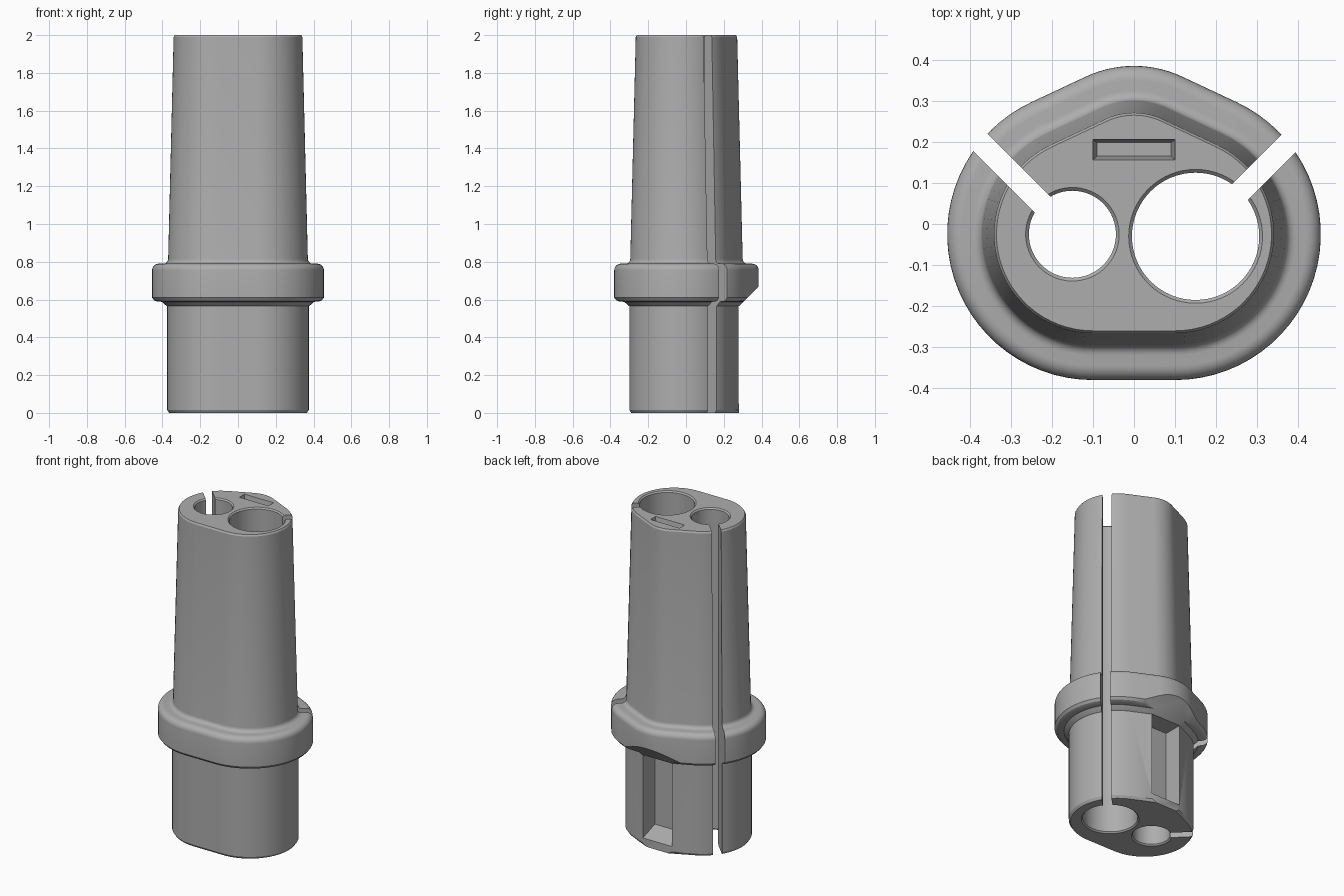
import bpy, bmesh, math
from math import cos, sin, pi, radians
from mathutils import Matrix

cube = bpy.data.objects.get("Cube")
if cube:
    bpy.data.objects.remove(cube, do_unlink=True)

grey = bpy.data.materials.new("plain grey")
grey.use_nodes = True
COLOUR = (0.42, 0.42, 0.42, 1)
grey.diffuse_color = COLOUR
grey.node_tree.nodes["Principled BSDF"].inputs["Base Color"].default_value = COLOUR


def outline(r):
    """Rounded outline: two wide front corners and a blunt back point."""
    def arc(cx, cy, radius, a0, a1, n):
        return [(cx + radius * cos(radians(a0 + (a1 - a0) * i / n)),
                 cy + radius * sin(radians(a0 + (a1 - a0) * i / n)))
                for i in range(n + 1)]
    return (arc(0.1, -0.025, r, -90, 65, 30)
            + arc(0, 0.108, r - 0.078, 65, 115, 14)
            + arc(-0.1, -0.025, r, 115, 270, 30))


def loft(name, rings):
    """Skin a closed solid over rings of 3D points."""
    bm = bmesh.new()
    loops = [[bm.verts.new(p) for p in ring] for ring in rings]
    n = len(loops[0])
    for a, b in zip(loops, loops[1:]):
        for i in range(n):
            bm.faces.new((a[i], a[(i + 1) % n], b[(i + 1) % n], b[i]))
    bm.faces.new(loops[0][::-1])
    bm.faces.new(loops[-1])
    bmesh.ops.recalc_face_normals(bm, faces=bm.faces)
    mesh = bpy.data.meshes.new(name)
    bm.to_mesh(mesh)
    bm.free()
    mesh.materials.append(grey)
    ob = bpy.data.objects.new(name, mesh)
    bpy.context.collection.objects.link(ob)
    return ob


def rect(x0, x1, y0, y1, z):
    return [(x0, y0, z), (x1, y0, z), (x1, y1, z), (x0, y1, z)]


def bore(name, x, y, r):
    """Through hole with a small chamfer at both ends."""
    c = 0.008
    profile = [(-0.1, r + c), (0, r + c), (c, r), (2 - c, r), (2, r + c), (2.1, r + c)]
    return loft(name, [[(x + q * cos(2 * pi * i / 64), y + q * sin(2 * pi * i / 64), z)
                        for i in range(64)] for z, q in profile])


def slot(name, x, y, angle):
    """Full-height slit running outward from a hole centre."""
    ob = loft(name, [rect(0, 0.7, -0.027, 0.027, z) for z in (-0.1, 2.1)])
    ob.data.transform(Matrix.Translation((x, y, 0)) @ Matrix.Rotation(radians(angle), 4, "Z"))
    return ob


# Body: plug, flared neck, rounded collar and tapered sleeve
profile = [(0, 0.265), (0.015, 0.275), (0.565, 0.275), (0.572, 0.285), (0.588, 0.302),
           (0.59, 0.33), (0.596, 0.344), (0.61, 0.355)]
profile += [(0.755 + 0.035 * sin(radians(a)), 0.32 + 0.035 * cos(radians(a)))
            for a in range(0, 91, 15)]
profile += [(0.815 - 0.025 * cos(radians(a)), 0.295 - 0.025 * sin(radians(a)))
            for a in range(0, 91, 18)]
profile += [(1.99, 0.241), (2, 0.235)]
body = loft("connector_body", [[(x, y, z) for x, y in outline(r)] for z, r in profile])

# Flat back on the plug, sloping out under the collar
back = [(0.28, -0.1), (0.28, 0.565), (0.5, 0.785), (0.5, -0.1)]
cutters = [loft("back_relief", [[(x, y, z) for y, z in back] for x in (-0.6, 0.6)])]

# Back groove with a sloping ledge at its foot
groove = [(0.163, 0.09), (0.163, 0.565), (0.32, 0.565), (0.32, 0.035)]
cutters.append(loft("back_groove", [[(x, y, z) for y, z in groove] for x in (-0.1, 0.1)]))

# Shallow rectangular recess on top
cutters.append(loft("top_recess", [rect(-0.09, 0.09, 0.165, 0.198, 1.95),
                                   rect(-0.1, 0.1, 0.156, 0.206, 2.0),
                                   rect(-0.1, 0.1, 0.156, 0.206, 2.1)]))

# Two bores, each opened by a slit
for label, x, y, r, angle in (("small", -0.15, -0.025, 0.106, 135),
                              ("large", 0.15, -0.03, 0.155, 45)):
    cutters.append(bore(label + "_bore", x, y, r))
    cutters.append(slot(label + "_slit", x, y, angle))

for c in cutters:
    c.hide_render = True
    mod = body.modifiers.new(c.name, "BOOLEAN")
    mod.operation = "DIFFERENCE"
    mod.solver = "EXACT"
    mod.object = c

# Apply the cuts and drop the cutters
graph = bpy.context.evaluated_depsgraph_get()
cut_mesh = bpy.data.meshes.new_from_object(body.evaluated_get(graph))
body.modifiers.clear()
body.data = cut_mesh
for c in cutters:
    bpy.data.objects.remove(c, do_unlink=True)

bpy.ops.object.select_all(action="DESELECT")
body.select_set(True)
bpy.context.view_layer.objects.active = body
bpy.ops.object.shade_smooth_by_angle(angle=radians(28))
